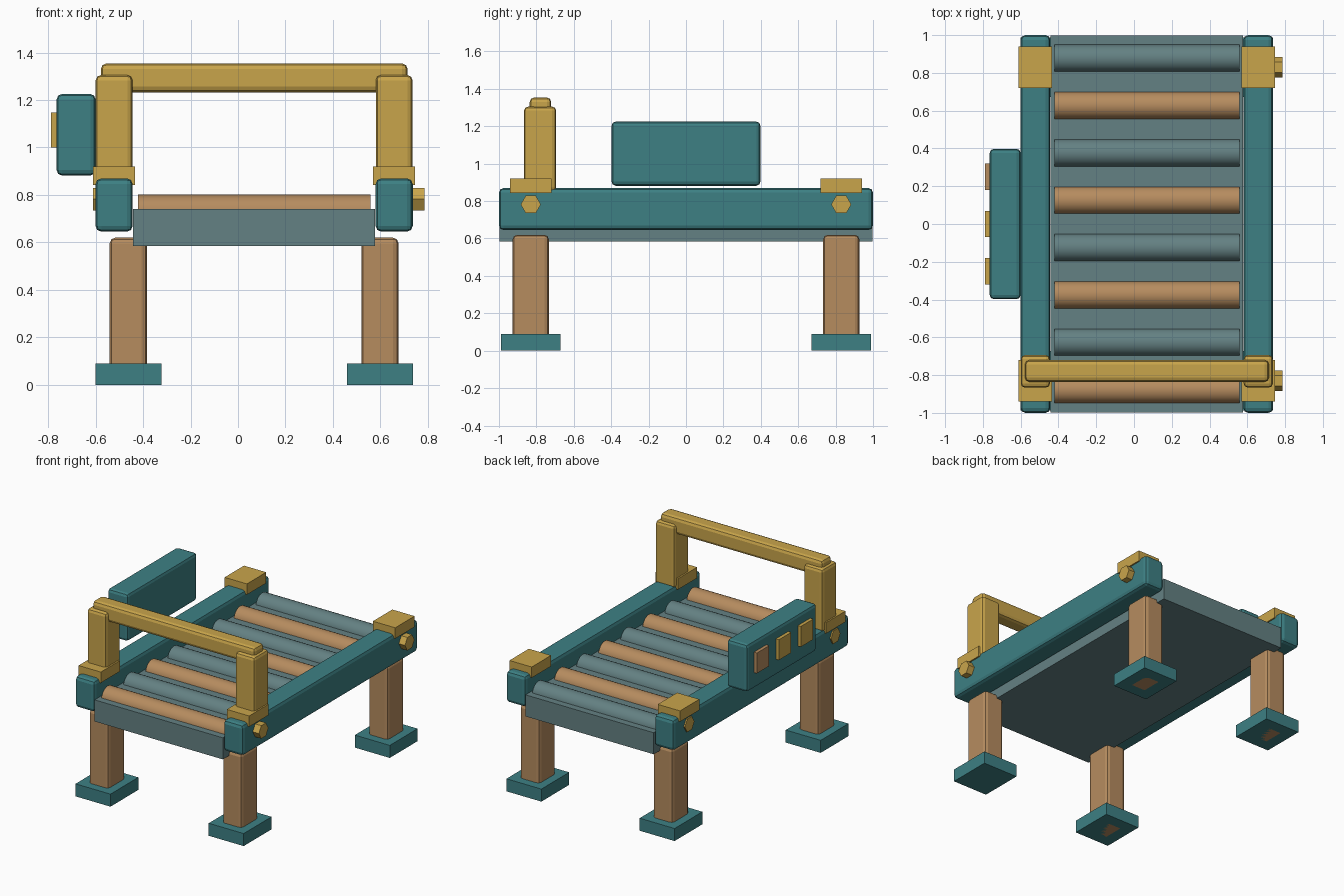
import bpy, math

if "Cube" in bpy.data.objects:
    bpy.data.objects.remove(bpy.data.objects["Cube"])

def material(name, rgb):
    m = bpy.data.materials.new(name)
    lin = [(c / 255 / 12.92) if c / 255 <= 0.04045 else ((c / 255 + 0.055) / 1.055) ** 2.4 for c in rgb]
    m.diffuse_color = (*lin, 1)
    m.use_nodes = True
    m.node_tree.nodes["Principled BSDF"].inputs["Base Color"].default_value = m.diffuse_color
    return m

TEAL = material("teal", (61, 128, 132))
GOLD = material("gold", (201, 165, 75))
COPPER = material("copper brown", (182, 140, 95))
SLATE = material("slate grey", (100, 129, 131))

def box(name, x, y, z, mat, bevel=0.0):
    """Box from (min, max) ranges with optional rounded edges."""
    c = [(r[0] + r[1]) / 2 for r in (x, y, z)]
    bpy.ops.mesh.primitive_cube_add(size=1, location=c)
    o = bpy.context.object
    o.name = name
    o.scale = [r[1] - r[0] for r in (x, y, z)]
    bpy.ops.object.transform_apply(location=False, rotation=False, scale=True)
    o.data.materials.append(mat)
    if bevel:
        b = o.modifiers.new("rounded_edges", 'BEVEL')
        b.width, b.segments = bevel, 2
    return o

def rod(name, x, y, z, radius, sides, mat):
    """Cylinder lying along x."""
    bpy.ops.mesh.primitive_cylinder_add(vertices=sides, radius=radius, depth=x[1] - x[0],
        location=((x[0] + x[1]) / 2, y, z), rotation=(0, math.pi / 2, 0))
    o = bpy.context.object
    o.name = name
    bpy.ops.object.transform_apply(location=False, rotation=True, scale=False)
    o.data.materials.append(mat)
    return o

MID = 0.068  # centre line of the conveyor frame

def around(centre, width):
    return (centre - width / 2, centre + width / 2)

# Bed between the rails
box("bed", around(MID, 1.02), (-0.998, 0.998), (0.585, 0.74), SLATE)

# Rollers in alternating colours
for i in range(8):
    r = rod("roller", (-0.422, 0.558), -0.877 + i * 0.2507, 0.728, 0.073, 20, SLATE if i % 2 else COPPER)
    bpy.ops.object.shade_smooth_by_angle(angle=math.radians(35))

for side, label in ((-1, "left"), (1, "right")):
    rail_x = MID + side * 0.59
    # Side rail and gantry post
    box(label + "_rail", around(rail_x, 0.157), (-1, 1), (0.645, 0.87), TEAL, 0.025)
    box(label + "_gantry_post", around(rail_x, 0.155), around(-0.78, 0.172), (0.85, 1.305), GOLD, 0.022)
    for y, end in ((-0.83, "front"), (0.83, "back")):
        leg_x = MID + side * 0.53
        # Leg, foot, corner cap and hex bolt
        box(end + "_leg", around(leg_x, 0.157), around(y, 0.193), (0, 0.62), COPPER, 0.024)
        box(end + "_foot", around(leg_x, 0.278), around(y, 0.316), (0, 0.09), TEAL)
        box(end + "_corner_cap", around(rail_x, 0.177), around(y, 0.22), (0.842, 0.92), GOLD)
        bolt_x = (0.735, 0.785) if side > 0 else (-0.61, -0.56)
        rod(end + "_bolt", bolt_x, y, 0.782, 0.054, 6, GOLD)

# Gantry beam
box("gantry_beam", (-0.578, 0.715), around(-0.778, 0.115), (1.232, 1.354), GOLD, 0.024)

# Control panel with three buttons
box("control_panel", (-0.764, -0.60), (-0.398, 0.398), (0.882, 1.225), TEAL, 0.022)
for y, mat in ((0.25, COPPER), (0, GOLD), (-0.25, GOLD)):
    box("panel_button", (-0.788, -0.75), around(y, 0.14), (1.0, 1.147), mat)
